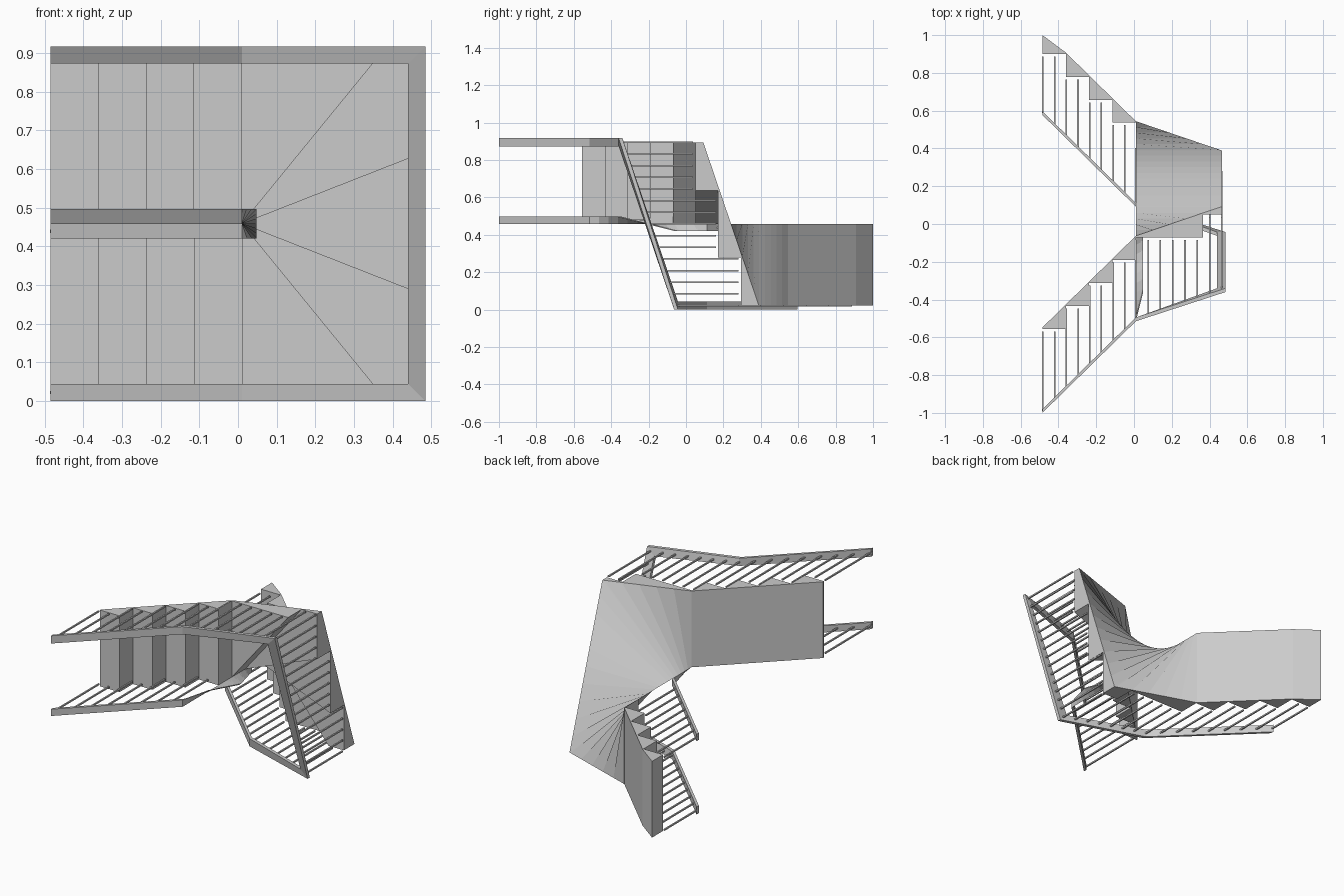
import bpy, bmesh
from mathutils import Vector

if "Cube" in bpy.data.objects:
    bpy.data.objects.remove(bpy.data.objects["Cube"])

# Winder staircase lying on its side: plan lies in x-z, "up" the stair is -y.
RISE, RUN = 0.1213, 0.1237
X0, XC, XO = -0.485, 0.01, 0.465        # flight start, turn line, outer edge
ZL, ZM, ZH = 0.022, 0.4585, 0.895       # lower edge, centre, upper edge
SOFFIT, GAP, THICK = 0.008, 0.013, 0.02
RAIL0 = -1 + 9 * RISE                   # rail level at first turn line


def tread(k):
    return 0.9 - RISE * k


def finish(name, bm):
    bmesh.ops.remove_doubles(bm, verts=bm.verts, dist=1e-5)
    bmesh.ops.dissolve_degenerate(bm, edges=bm.edges, dist=1e-5)
    bmesh.ops.recalc_face_normals(bm, faces=bm.faces)
    me = bpy.data.meshes.new(name)
    bm.to_mesh(me)
    bm.free()
    ob = bpy.data.objects.new(name, me)
    bpy.context.collection.objects.link(ob)
    return ob


def sweep(name, sides_a, sides_b, top, bottom):
    """Closed strip between two plan chains with given top and bottom y levels."""
    bm = bmesh.new()
    rows = []
    for (ax, az), (bx, bz), t, b in zip(sides_a, sides_b, top, bottom):
        rows.append([bm.verts.new(p) for p in
                     ((ax, t, az), (bx, t, bz), (bx, b, bz), (ax, b, az))])
    for r, s in zip(rows, rows[1:]):
        for i in range(4):
            j = (i + 1) % 4
            bm.faces.new((r[i], r[j], s[j], s[i]))
    bm.faces.new(rows[0])
    bm.faces.new(rows[-1][::-1])
    return finish(name, bm)


def along(pts, s):
    """Point at distance s on a plan polyline."""
    for a, b in zip(pts, pts[1:]):
        a, b = Vector(a), Vector(b)
        d = (b - a).length
        if s <= d + 1e-7:
            return tuple(a.lerp(b, s / d))
        s -= d
    return tuple(pts[-1])


# Straight flights: lower climbs to the right, upper climbs back to the left
for i in range(4):
    for flight, k, xa, xb, z in (
            ("lower", i, X0 + RUN * i, X0 + RUN * (i + 1), ZL),
            ("upper", 9 + i, XC - RUN * i, XC - RUN * (i + 1), ZH)):
        t = tread(k)
        front = min(1.0, t + RISE + SOFFIT)
        sweep(f"{flight}_step_{i + 1}", [(xa, z), (xb, z)], [(xa, ZM), (xb, ZM)],
              [t, t], [front, t + SOFFIT])

# Winder steps: equal shares of the outer edge, all meeting at the centre pole
turn = [(XC, ZL), (XO, ZL), (XO, ZH), (XC, ZH)]
side, back = XO - XC, ZH - ZL
length = 2 * side + back
share = length / 5
for i in range(5):
    t = tread(4 + i)
    stops = {share * (i + j / 4) for j in range(5)}
    stops |= {c for c in (side, side + back) if share * i < c < share * (i + 1)}
    stops = sorted(stops)
    sweep(f"winder_step_{i + 1}", [along(turn, s) for s in stops],
          [(XC, ZM)] * len(stops), [t] * len(stops),
          [tread(3) + SOFFIT - RISE * s / share for s in stops])


def rail_levels(fractions):
    return [RAIL0 + 4 * RISE] + [RAIL0 - 5 * RISE * f for f in fractions] + [-1.0]


# Outer handrail, mitred at the corners
def outline(x, lo, hi):
    return [(X0, lo), (XC, lo), (x, lo), (x, hi), (XC, hi), (X0, hi)]


lv = rail_levels([0, side / length, 1 - side / length, 1])
sweep("outer_handrail", outline(0.485, 0, 0.917), outline(0.44, 0.044, 0.873),
      lv, [v + THICK for v in lv])

# Inner handrail, winding tightly around the centre pole
W = 0.0385
loop = [(XC, ZM - W), (XC + W, ZM - W), (XC + W, ZM + W), (XC, ZM + W)]
fr = [j / 12 for j in range(13)]
lv = rail_levels(fr)
sweep("inner_handrail",
      [(X0, ZM - W)] + [along(loop, 4 * W * f) for f in fr] + [(X0, ZM + W)],
      [(X0, ZM)] + [(XC, ZM)] * 13 + [(X0, ZM)],
      lv, [v + THICK for v in lv])

# Balusters, gathered into one object per side
outer, inner = bmesh.new(), bmesh.new()


def baluster(bm, x, z, foot, head):
    r = 0.004
    res = bmesh.ops.create_cube(bm, size=1)
    for v in res["verts"]:
        v.co = Vector((x + v.co.x * 2 * r, (foot + head) / 2 + v.co.y * abs(foot - head),
                       z + v.co.z * 2 * r))


for j in range(8):
    # two per step on each straight flight, both sides
    k, dx = j // 2, RUN * j / 2
    for bm, z in ((outer, ZL), (inner, ZM - W / 2)):
        baluster(bm, X0 + dx + 0.003, z, tread(k) - GAP,
                 RAIL0 + 4 * RISE * (1 - j / 8) + 0.01)
    dx += RUN / 2
    for bm, z in ((outer, ZH), (inner, ZM + W / 2)):
        baluster(bm, XC - dx + 0.003, z, tread(9 + k) - GAP,
                 RAIL0 - 5 * RISE - RISE * (j + 1) / 2 + 0.01)
stops = [side * j / 7 for j in range(7)] + [side + back * j / 14 for j in range(14)] \
    + [side + back + side * j / 7 for j in range(8)]
for s in stops:
    x, z = along(turn, s)
    baluster(outer, x, z, tread(4 + min(4, int(s / share))) - GAP,
             RAIL0 - RISE * s / share + 0.01)
finish("outer_balusters", outer)
finish("inner_balusters", inner)
